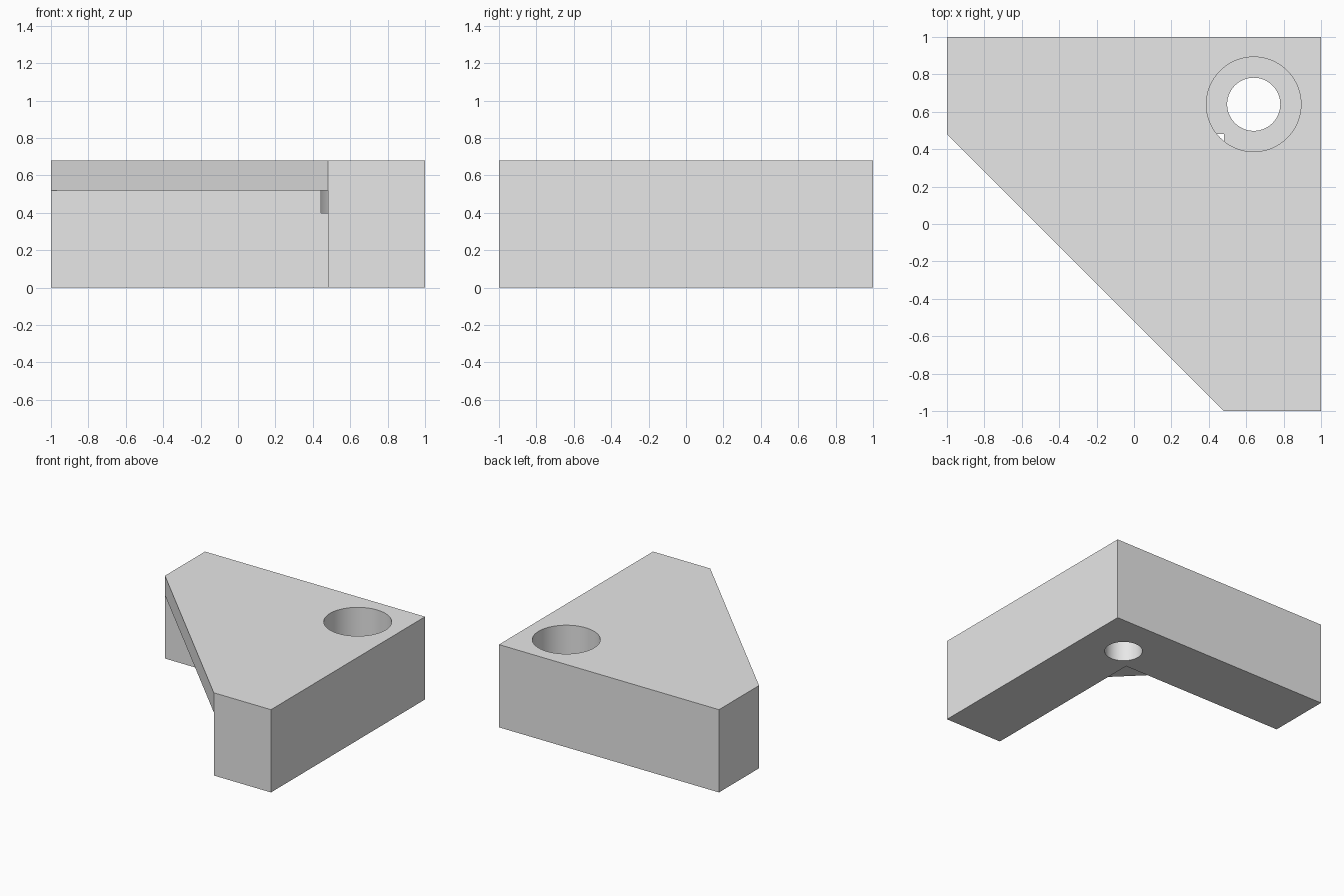
import bpy
import bmesh
from math import radians

cube = bpy.data.objects.get("Cube")
if cube:
    bpy.data.objects.remove(cube, do_unlink=True)

ARM = 0.48      # inner edge of both arms
HOLE = 0.64     # screw hole centre in x and y

grey = bpy.data.materials.new("light_grey")
grey.use_nodes = True
grey.diffuse_color = (0.8, 0.8, 0.8, 1)
grey.node_tree.nodes["Principled BSDF"].inputs["Base Color"].default_value = (0.8, 0.8, 0.8, 1)


def prism(name, outline, bottom, top):
    """Extrude a counter-clockwise outline between two heights."""
    bm = bmesh.new()
    face = bm.faces.new([bm.verts.new((x, y, bottom)) for x, y in outline])
    lid = bmesh.ops.extrude_face_region(bm, geom=[face])["geom"]
    verts = [v for v in lid if isinstance(v, bmesh.types.BMVert)]
    bmesh.ops.translate(bm, vec=(0, 0, top - bottom), verts=verts)
    bmesh.ops.recalc_face_normals(bm, faces=bm.faces)
    mesh = bpy.data.meshes.new(name)
    bm.to_mesh(mesh)
    bm.free()
    obj = bpy.data.objects.new(name, mesh)
    bpy.context.collection.objects.link(obj)
    mesh.materials.append(grey)
    return obj


def cylinder(name, radius, bottom, top):
    bpy.ops.mesh.primitive_cylinder_add(
        vertices=96, radius=radius, depth=top - bottom,
        location=(HOLE, HOLE, (bottom + top) / 2))
    obj = bpy.context.object
    obj.name = name
    obj.data.materials.append(grey)
    return obj


# Corner block with a diagonal front
block = prism("corner_block",
              [(ARM, -1), (1, -1), (1, 1), (-1, 1), (-1, ARM)], 0, 0.68)

# Recess under the top plate, then the stepped screw hole
cutters = [
    prism("recess_cutter", [(-1.5, -1.5), (ARM, -1.5), (ARM, ARM), (-1.5, ARM)], -0.5, 0.52),
    cylinder("counterbore_cutter", 0.253, 0.40, 1.0),
    cylinder("screw_hole_cutter", 0.142, -0.5, 0.8),
]
for cutter in cutters:
    mod = block.modifiers.new(cutter.name, "BOOLEAN")
    mod.operation = "DIFFERENCE"
    mod.solver = "EXACT"
    mod.object = cutter

# Bake the cuts and drop the cutters
bpy.context.view_layer.update()
graph = bpy.context.evaluated_depsgraph_get()
result = bpy.data.meshes.new_from_object(block.evaluated_get(graph))
block.modifiers.clear()
block.data = result
for cutter in cutters:
    bpy.data.objects.remove(cutter, do_unlink=True)

# Smooth hole walls, sharp edges elsewhere
bpy.ops.object.select_all(action="DESELECT")
block.select_set(True)
bpy.context.view_layer.objects.active = block
bpy.ops.object.shade_smooth_by_angle(angle=radians(30))
